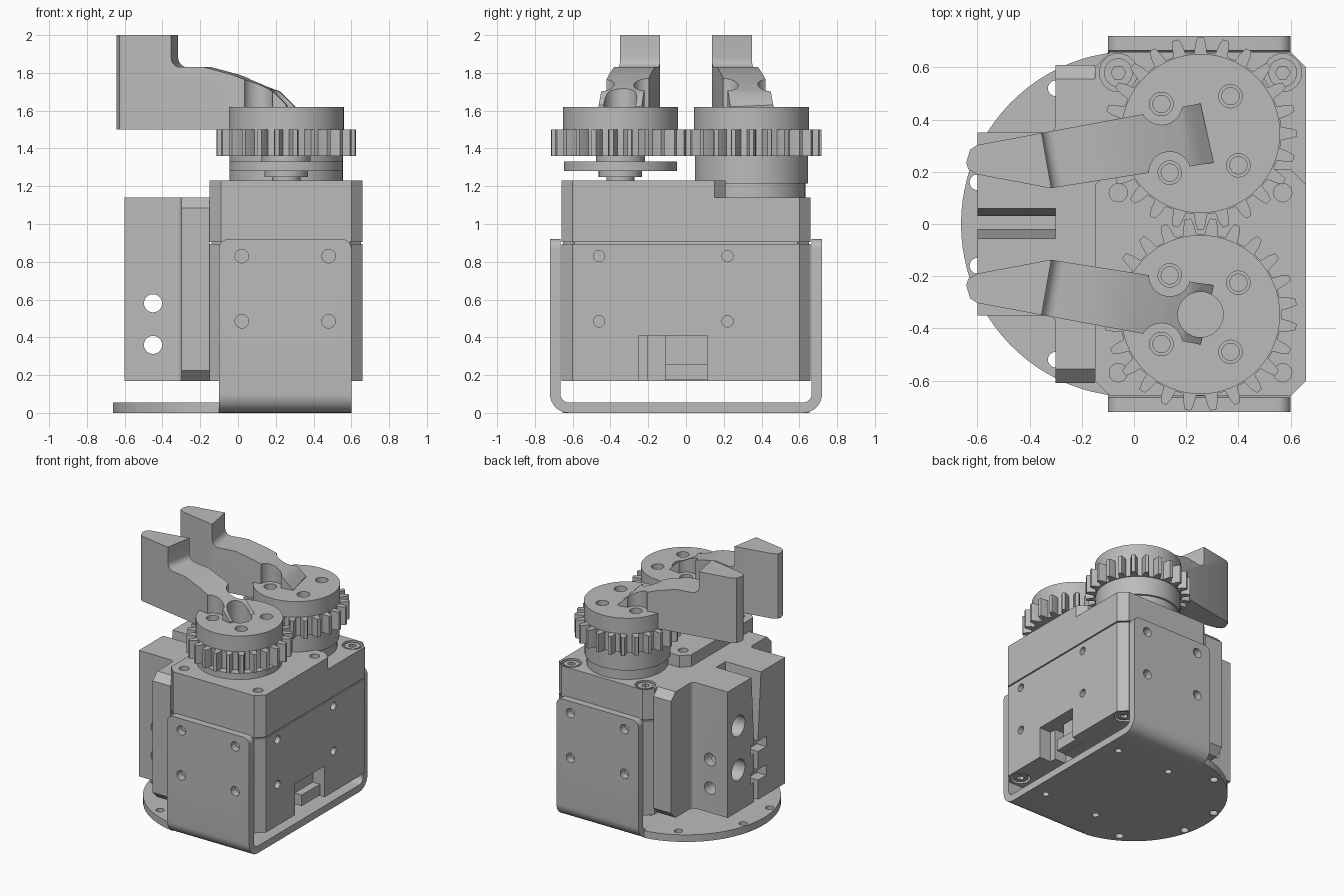
import bpy, bmesh
from math import sin, cos, pi, radians
from mathutils import Vector

cube = bpy.data.objects.get("Cube")
if cube:
    bpy.data.objects.remove(cube, do_unlink=True)

grey = bpy.data.materials.new("light_grey")
grey.use_nodes = True
grey.diffuse_color = (0.5, 0.5, 0.5, 1)
grey.node_tree.nodes["Principled BSDF"].inputs["Base Color"].default_value = (0.5, 0.5, 0.5, 1)


def prism(name, pts, axis, a, b):
    """Extrude a 2D outline along an axis; outline is xy, xz or yz."""
    place = {"x": lambda p, t: (t, p[0], p[1]),
             "y": lambda p, t: (p[0], t, p[1]),
             "z": lambda p, t: (p[0], p[1], t)}[axis]
    bm = bmesh.new()
    low = bm.faces.new([bm.verts.new(place(p, a)) for p in pts])
    ext = bmesh.ops.extrude_face_region(bm, geom=[low])
    move = Vector(place((0, 0), b - a))
    bmesh.ops.translate(bm, vec=move, verts=[v for v in ext["geom"] if isinstance(v, bmesh.types.BMVert)])
    bmesh.ops.recalc_face_normals(bm, faces=bm.faces)
    mesh = bpy.data.meshes.new(name)
    bm.to_mesh(mesh)
    bm.free()
    mesh.materials.append(grey)
    ob = bpy.data.objects.new(name, mesh)
    bpy.context.collection.objects.link(ob)
    return ob


def arc(u, v, r, start, end, n=8):
    return [(u + r * cos(radians(start + (end - start) * i / n)),
             v + r * sin(radians(start + (end - start) * i / n))) for i in range(n + 1)]


def cyl(name, u, v, r, axis, a, b, n=40):
    return prism(name, arc(u, v, r, 0, 360, n)[:-1], axis, a, b)


def rect(u0, u1, v0, v1, c=0):
    if not c:
        return [(u0, v0), (u1, v0), (u1, v1), (u0, v1)]
    return [(u0 + c, v0), (u1 - c, v0), (u1, v0 + c), (u1, v1 - c),
            (u1 - c, v1), (u0 + c, v1), (u0, v1 - c), (u0, v0 + c)]


def combine(ob, other, op="DIFFERENCE"):
    mod = ob.modifiers.new("cut", "BOOLEAN")
    mod.operation, mod.object, mod.solver = op, other, "EXACT"
    bpy.context.view_layer.objects.active = ob
    bpy.ops.object.modifier_apply(modifier=mod.name)
    bpy.data.objects.remove(other, do_unlink=True)


def drill(ob, u, v, r, axis, a, b, n=24):
    combine(ob, cyl("cutter", u, v, r, axis, a, b, n))


def screw(name, x, y, z, up):
    """Socket screw head sitting nearly flush in its recess."""
    head = cyl(name, x, y, 0.055, "z", z - up * 0.05, z - up * 0.005, 24)
    drill(head, x, y, 0.028, "z", z - up * 0.03, z + up * 0.02, 6)


# Motor case: lower body, upper cover, thin seam and raised top plate
body = prism("motor_body", rect(-0.15, 0.66, -0.66, 0.66, 0.06), "z", 0.17, 0.895)
combine(body, prism("cutter", rect(-0.25, 0.11, 0.1, 0.41), "x", 0.56, 0.8))
combine(body, prism("cutter", rect(-0.2, -0.11, 0.1, 0.41), "x", 0.46, 0.8))
prism("connector", rect(-0.11, 0.11, 0.175, 0.26), "x", 0.5, 0.62)
for z in (0.485, 0.83):
    for y in (-0.46, 0.22):
        drill(body, y, z, 0.03, "x", 0.58, 0.8)
prism("case_seam", rect(-0.14, 0.65, -0.65, 0.65, 0.06), "z", 0.88, 0.92)
cover = prism("motor_cover", rect(-0.15, 0.66, -0.66, 0.66, 0.06), "z", 0.905, 1.14)
plate = prism("top_plate", rect(-0.15, 0.66, -0.66, 0.21, 0.06), "z", 1.14, 1.23)
for x in (-0.06, 0.57):
    for y in (-0.57, 0.12):
        drill(plate, x, y, 0.035, "z", 1.17, 1.3)
    drill(cover, x, 0.58, 0.073, "z", 1.09, 1.2)
    screw("cover_screw", x, 0.58, 1.14, 1)
for y in (-0.57, 0.57):
    drill(body, 0.57, y, 0.07, "z", 0.1, 0.22)
    screw("base_screw", 0.57, y, 0.17, -1)

# U-shaped bracket with rounded bends and rounded upper corners
outer = [(0.72, 0.92)] + arc(0.62, 0.1, 0.1, 0, -90)
inner = [(0.665, 0.92)] + arc(0.62, 0.1, 0.045, 0, -90)
mirror = lambda pts: [(-y, z) for y, z in reversed(pts)]
loop = outer + mirror(outer) + list(reversed(mirror(inner))) + list(reversed(inner))
bracket = prism("bracket", loop, "x", -0.1, 0.6)
shape = [(-0.1, -0.1), (0.6, -0.1)] + arc(0.55, 0.87, 0.05, 0, 90) + arc(-0.05, 0.87, 0.05, 90, 180)
combine(bracket, prism("cutter", shape, "y", -1, 1), "INTERSECT")
for x in (0.02, 0.48):
    for z in (0.485, 0.83):
        drill(bracket, x, z, 0.036, "y", -0.8, 0.8)
    for y in (-0.4, 0.4):
        drill(bracket, x, y, 0.025, "z", -0.1, 0.1)

# Rounded base plate extending out from the bracket
edge = arc(0, 0, 0.663, 100, 260, 40)
base = prism("base_plate", [(-0.1, 0.655)] + edge[1:-1] + [(-0.1, -0.655)], "z", 0, 0.055)
for x, y in ((-0.6, 0.16), (-0.6, -0.16), (-0.3, 0.52), (-0.3, -0.52)):
    drill(base, x, y, 0.03, "z", -0.1, 0.1)

# Side mount: chamfered flange and slotted block
prism("mount_flange", rect(-0.61, 0.61, 0.17, 1.14, 0.055), "x", -0.3, -0.15)
side = [(-0.6, 0.35)] + arc(-0.33, 0.38, 0.03, -90, 0, 5) + [(-0.29, 0.38)]
block = prism("mount_block", side + [(x, -y) for x, y in reversed(side)], "z", 0.17, 1.14)
slot = [(-0.055, 1.2), (0.06, 1.2), (0.06, 1.14), (0.03, 0.65), (0.03, 0.1),
        (-0.02, 0.1), (-0.02, 0.65), (-0.055, 1.14)]
combine(block, prism("cutter", slot, "x", -0.7, -0.3))
for z in (0.36, 0.58):
    combine(block, prism("cutter", rect(-0.12, 0.07, z - 0.04, z + 0.04), "x", -0.7, -0.52))
    drill(block, -0.45, z, 0.048, "y", -0.5, 0.5)
for z in (0.49, 0.83):
    drill(block, 0.22, z, 0.08, "x", -0.7, -0.31)


def gear_outline(cx, cy, teeth, phase):
    pts = []
    for i in range(teeth):
        for r, f in ((0.31, -0.3), (0.345, -0.22), (0.37, -0.12), (0.37, 0.12), (0.345, 0.22), (0.31, 0.3)):
            t = 2 * pi * (i + f + phase) / teeth
            pts.append((cx + r * cos(t), cy + r * sin(t)))
    return pts


# Gear and gripping arm, once for each side
for label, s, phase in (("rear", 1, 0), ("front", -1, 0.5)):
    cx, cy = 0.255, 0.347 * s
    bolts = [(0.105, 0.46 * s), (0.137, 0.197 * s), (0.37, 0.49 * s), (0.4, 0.225 * s)]
    gear = prism(label + "_gear", gear_outline(cx, cy, 24, phase), "z", 1.36, 1.5)
    hub = cyl(label + "_gear_cap", cx, cy, 0.305, "z", 1.5, 1.62, 64)

    # Arm: plan outline trimmed by the side profile
    plan = [(-0.6, 0.303), (0.255, 0.462), (0.305, 0.235), (-0.32, 0.137),
            (-0.6, 0.19), (-0.635, 0.21), (-0.643, 0.235), (-0.628, 0.285)]
    arm = prism(label + "_arm", [(x, y * s) for x, y in plan], "z", 1.5, 2.0)
    profile = ([(-0.9, 1.4), (-0.9, 2.1), (-0.33, 2.1)] + arc(-0.28, 1.88, 0.05, 180, 270, 5)
               + [(-0.15, 1.83), (0.0, 1.79), (0.13, 1.74), (0.22, 1.7), (0.26, 1.66), (0.32, 1.6), (0.32, 1.4)])
    trim = prism("cutter", profile, "y", -0.5, 0.5)
    trim.location = (0, 0.24 * s, 0)
    trim.rotation_euler = (0, 0, radians(10) * s)
    bpy.context.view_layer.update()
    combine(arm, trim, "INTERSECT")

    # Bolt clearances and counterbored bolt holes
    for x, y in bolts[:2]:
        drill(arm, x, y, 0.08, "z", 1.61, 2.1, 32)
        drill(arm, x, y, 0.045, "z", 1.45, 2.1)
    for x, y in bolts:
        drill(hub, x, y, 0.045, "z", 1.54, 1.7)
        drill(hub, x, y, 0.033, "z", 1.505, 1.6)
    if s < 0:
        drill(arm, cx, cy, 0.087, "z", 1.4, 2.1, 32)
        drill(hub, cx, cy, 0.087, "z", 1.4, 1.7, 32)
        drill(gear, cx, cy, 0.087, "z", 1.42, 1.6, 32)

# Output horn below the front gear
for name, r, a, b in (("horn_hub", 0.13, 1.33, 1.36), ("horn_disc", 0.3, 1.28, 1.33),
                      ("horn_collar", 0.115, 1.25, 1.28), ("output_shaft", 0.075, 1.22, 1.25)):
    cyl(name, 0.255, -0.347, r, "z", a, b, 64)

# Idler bearing below the rear gear
cyl("idler_drum", 0.255, 0.347, 0.3, "z", 1.215, 1.36, 64)
cyl("idler_foot", 0.255, 0.347, 0.285, "z", 1.14, 1.215, 64)

# Smooth curved walls, keep hard edges
bpy.ops.object.select_all(action="DESELECT")
for ob in bpy.context.collection.objects:
    if ob.type == "MESH":
        ob.select_set(True)
        bpy.context.view_layer.objects.active = ob
bpy.ops.object.shade_smooth_by_angle(angle=radians(30))
